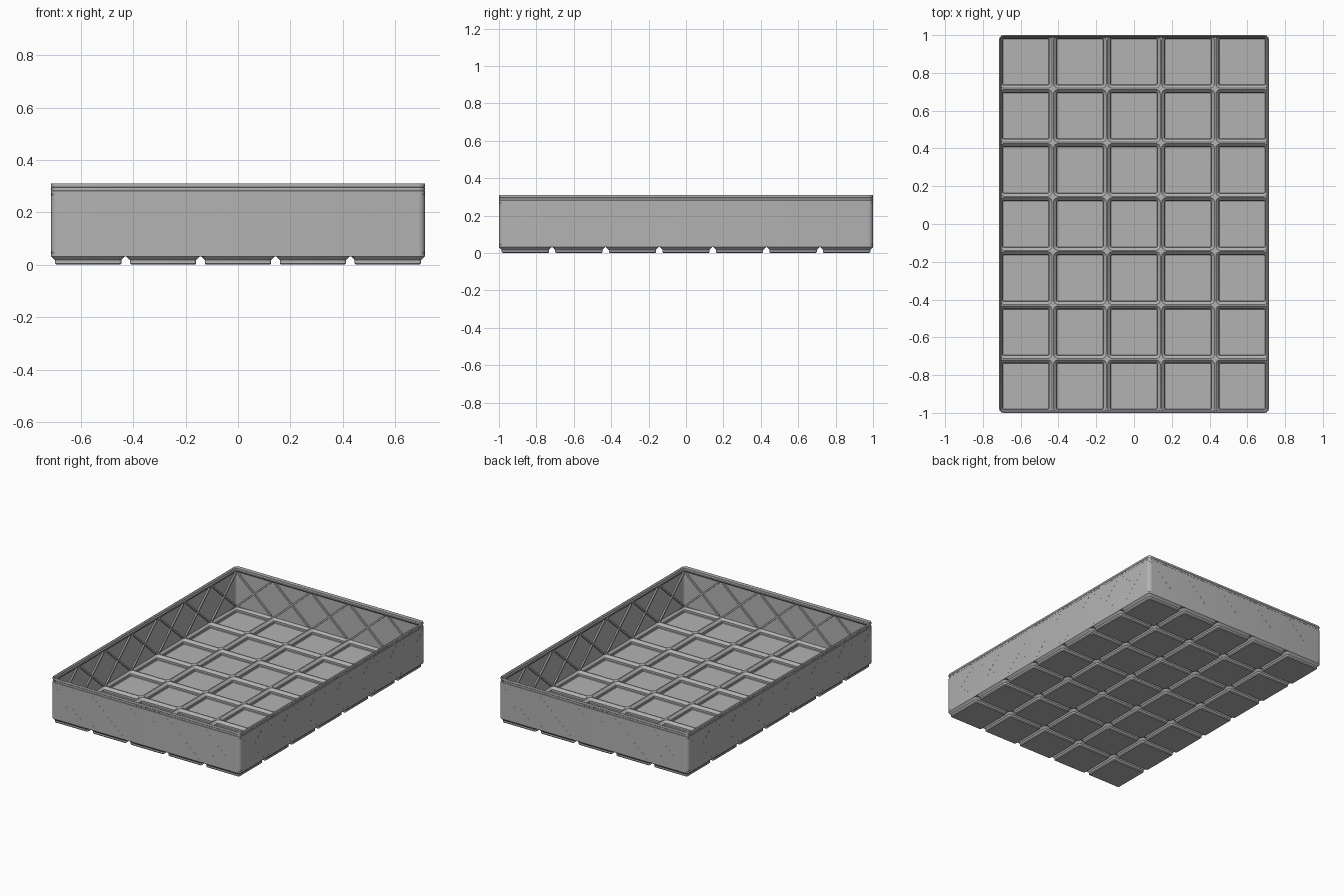
import bpy, bmesh, math
from mathutils import Matrix, Vector

if "Cube" in bpy.data.objects:
    bpy.data.objects.remove(bpy.data.objects["Cube"])

PITCH = 0.2862
NX, NY = 5, 7
HX, HY = 0.7138, 1.0
RAD = 0.0255
TOP = 0.311
FOOT = 0.0323

grey = bpy.data.materials.new("grey plastic")
grey.diffuse_color = (0.45, 0.45, 0.45, 1)
grey.use_nodes = True
grey.node_tree.nodes["Principled BSDF"].inputs["Base Color"].default_value = grey.diffuse_color


def finish(name, bm):
    bmesh.ops.recalc_face_normals(bm, faces=bm.faces)
    me = bpy.data.meshes.new(name)
    bm.to_mesh(me)
    bm.free()
    me.materials.append(grey)
    ob = bpy.data.objects.new(name, me)
    bpy.context.collection.objects.link(ob)
    return ob


def loop_points(hx, hy, r, seg=5):
    """Rounded rectangle, the same point count for any radius."""
    pts = []
    for q, (sx, sy) in enumerate([(1, 1), (-1, 1), (-1, -1), (1, -1)]):
        for i in range(seg + 1):
            a = math.pi / 2 * (q + i / seg)
            pts.append((sx * (hx - r) + r * math.cos(a), sy * (hy - r) + r * math.sin(a)))
    return pts


def bridge(bm, a, b):
    n = len(a)
    for i in range(n):
        bm.faces.new((a[i], a[(i + 1) % n], b[(i + 1) % n], b[i]))


def fit(x, y):
    """Keep a point inside the rounded outline of the tray."""
    x, y = max(-HX, min(HX, x)), max(-HY, min(HY, y))
    cx, cy = HX - RAD, HY - RAD
    if abs(x) > cx and abs(y) > cy:
        c = Vector((math.copysign(cx, x), math.copysign(cy, y)))
        d = Vector((x, y)) - c
        if d.length > RAD:
            x, y = c + d.normalized() * RAD
    return x, y


def box(bm, angle, pos, tilt, size):
    m = (Matrix.Rotation(angle, 4, 'Z') @ Matrix.Translation(pos)
         @ Matrix.Rotation(tilt, 4, 'Y') @ Matrix.Diagonal((*size, 1)))
    bmesh.ops.create_cube(bm, size=1, matrix=m)


# Wall with stacking lip: (inset, z) lofted round the outline
profile = [(0, FOOT), (0, 0.281), (0.0015, 0.283), (0.0015, 0.295), (0, 0.297),
           (0, 0.308), (0.002, TOP), (0.004, TOP), (0.008, 0.305), (0.008, 0.296),
           (0.013, 0.290), (0.013, 0.282), (0.004, 0.272), (0.004, FOOT)]
bm = bmesh.new()
rings = [[bm.verts.new((x, y, z)) for x, y in loop_points(HX - d, HY - d, RAD - d)]
         for d, z in profile]
for a, b in zip(rings, rings[1:] + rings[:1]):
    bridge(bm, a, b)
wall = finish("wall_and_lip", bm)

# Cupped feet forming the floor, inside skin and underside
skins = [[(-0.0017, 0.037), (0.002, 0.037), (0.0175, 0.0215), (0.0175, 0.009), (0.0205, 0.005)],
         [(-0.0017, FOOT), (0, FOOT), (0.0146, 0.0177), (0.0146, 0.0055), (0.020, 0)]]
half = PITCH / 2 - 0.0017
bm = bmesh.new()
for i in range(NX):
    for j in range(NY):
        ox, oy = (i - (NX - 1) / 2) * PITCH, (j - (NY - 1) / 2) * PITCH
        edge = []
        for side, skin in enumerate(skins):
            rings = []
            for d, z in skin:
                r = 0.0005 if d < 0 else max(RAD - d, 0.004)
                rings.append([bm.verts.new((*fit(ox + x, oy + y), z))
                              for x, y in loop_points(half - d, half - d, r)])
            for a, b in zip(rings, rings[1:]):
                bridge(bm, a, b)
            bm.faces.new(rings[-1])
            edge.append(rings[0])
        bridge(bm, *edge)
floor = finish("floor_with_feet", bm)

# Crossed ribs inside, dashed score lines outside, ticks on the lip
ribs, dashes, ticks = bmesh.new(), bmesh.new(), bmesh.new()
zlo, zhi, run = 0.042, 0.272, 0.256
zmid, rise = (zlo + zhi) / 2, zhi - zlo
length, slope = math.hypot(run, rise), math.atan2(rise, run)
for side in range(4):
    angle = side * math.pi / 2
    count, dist, span = (NX, HY, HX) if side % 2 == 0 else (NY, HX, HY)
    for c in range(count):
        cx = (c - (count - 1) / 2) * PITCH
        for s in (-1, 1):
            box(ribs, angle, (cx, -dist + 0.008, zmid), s * slope, (length, 0.011, 0.011))
            for k in range(-4, 5):
                t = k / 9
                box(dashes, angle, (cx + t * run, -dist, zmid - s * t * rise), s * slope,
                    (0.018, 0.001, 0.002))
    n = int((span - 0.03) * 2 / 0.034)
    for k in range(n + 1):
        x = (k / n - 0.5) * 2 * (span - 0.03)
        box(ticks, angle, (x, -dist + 0.0009, 0.289), 0, (0.004, 0.0016, 0.013))
finish("crossed_ribs", ribs)
finish("score_dashes", dashes)
finish("lip_ticks", ticks)

# Smooth the rounded corners, keep the hard edges
for ob in (wall, floor):
    bpy.ops.object.select_all(action='DESELECT')
    ob.select_set(True)
    bpy.context.view_layer.objects.active = ob
    bpy.ops.object.shade_smooth_by_angle(angle=math.radians(30))
